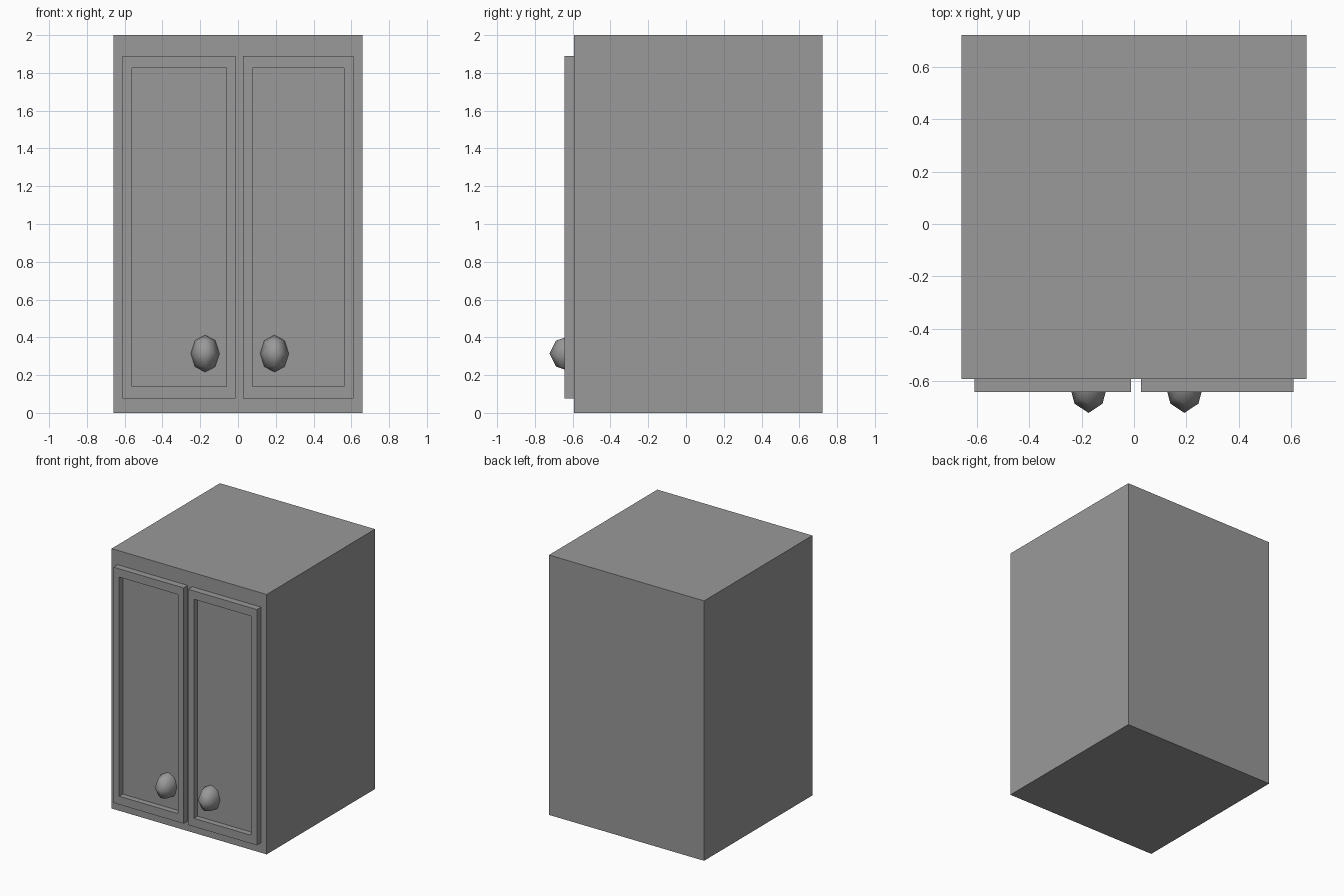
import bpy, bmesh
from mathutils import Matrix, Vector

if "Cube" in bpy.data.objects:
    bpy.data.objects.remove(bpy.data.objects["Cube"])

FRONT = -0.594      # front face of the cabinet body
DOOR_FRONT = -0.644  # front face of the doors

# Dark grey paint shared by every part
paint = bpy.data.materials.new("dark_grey_paint")
paint.diffuse_color = (0.32, 0.32, 0.32, 1)
paint.use_nodes = True
paint.node_tree.nodes["Principled BSDF"].inputs["Base Color"].default_value = paint.diffuse_color


def make_object(name, bm):
    mesh = bpy.data.meshes.new(name)
    bm.to_mesh(mesh)
    bm.free()
    mesh.materials.append(paint)
    ob = bpy.data.objects.new(name, mesh)
    bpy.context.collection.objects.link(ob)
    return ob


def box_bm(lo, hi):
    lo, hi = Vector(lo), Vector(hi)
    bm = bmesh.new()
    mat = Matrix.Translation((lo + hi) / 2) @ Matrix.Diagonal((*(hi - lo), 1))
    bmesh.ops.create_cube(bm, size=1, matrix=mat)
    return bm


# Door: slab whose front is inset and pushed back into a recessed panel
def door(name, x0, x1):
    bm = box_bm((x0, DOOR_FRONT, 0.076), (x1, FRONT, 1.89))
    bm.normal_update()
    front = min(bm.faces, key=lambda f: f.calc_center_median().y)
    bmesh.ops.inset_region(bm, faces=[front], thickness=0.05, use_even_offset=True)
    # the top and bottom rails are a little wider than the stiles
    for v in front.verts:
        v.co.z += 0.014 if v.co.z < 1 else -0.014
    panel = bmesh.ops.extrude_discrete_faces(bm, faces=[front])["faces"][0]
    bmesh.ops.translate(bm, verts=panel.verts, vec=(0, 0.044, 0))
    return make_object(name, bm)


# Knob: low-poly smooth egg set into the recessed panel
def knob(name, x):
    bm = bmesh.new()
    mat = Matrix.Translation((x, -0.602, 0.314)) @ Matrix.Diagonal((0.076, 0.121, 0.098, 1))
    bmesh.ops.create_uvsphere(bm, u_segments=8, v_segments=4, radius=1, matrix=mat)
    for f in bm.faces:
        f.smooth = True
    return make_object(name, bm)


make_object("cabinet_body", box_bm((-0.66, FRONT, 0), (0.66, 0.723, 2)))

for side, x0, x1, kx in (("left", -0.611, -0.012, -0.174),
                         ("right", 0.026, 0.611, 0.193)):
    door(side + "_door", x0, x1)
    knob(side + "_knob", kx)
